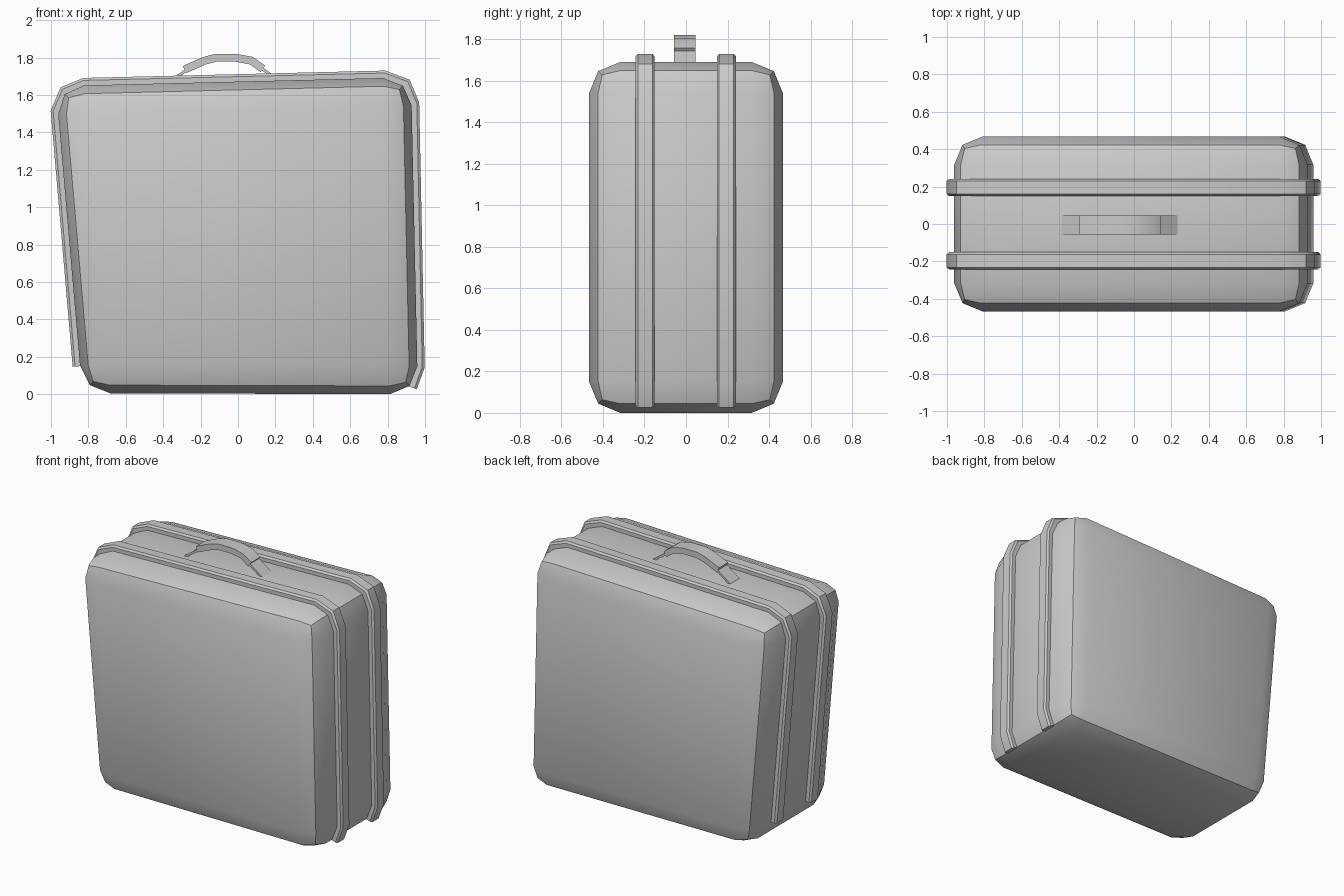
import bpy
import bmesh
from math import radians
from mathutils import Vector

cube = bpy.data.objects.get("Cube")
if cube:
    bpy.data.objects.remove(cube, do_unlink=True)

GREY = (0.6, 0.6, 0.6, 1)
grey = bpy.data.materials.new("grey_shell")
grey.use_nodes = True
grey.diffuse_color = GREY
grey.node_tree.nodes["Principled BSDF"].inputs["Base Color"].default_value = GREY


def finish(name, bm):
    bmesh.ops.recalc_face_normals(bm, faces=bm.faces)
    mesh = bpy.data.meshes.new(name)
    bm.to_mesh(mesh)
    bm.free()
    mesh.materials.append(grey)
    obj = bpy.data.objects.new(name, mesh)
    bpy.context.collection.objects.link(obj)
    bpy.ops.object.select_all(action="DESELECT")
    obj.select_set(True)
    bpy.context.view_layer.objects.active = obj
    bpy.ops.object.shade_smooth_by_angle(angle=radians(35))
    return obj


def sweep(name, path, section):
    """Sweep (y, outward height) section along an x-z path, mitred at the bends."""
    bm = bmesh.new()
    pts = [Vector(p) for p in path]
    rings = []
    for i, p in enumerate(pts):
        dirs = [(b - a).normalized() for a, b in zip(pts, pts[1:])][max(i - 1, 0):i + 1]
        normals = [Vector((-d.y, d.x)) for d in dirs]
        n = sum(normals, Vector((0, 0))).normalized()
        n /= n.dot(normals[0])
        rings.append([bm.verts.new((p.x + n.x * h, y, p.y + n.y * h)) for y, h in section])
    for r, s in zip(rings, rings[1:]):
        for j in range(len(section)):
            k = (j + 1) % len(section)
            bm.faces.new((r[j], r[k], s[k], s[j]))
    bm.faces.new(rings[0])
    bm.faces.new(rings[-1])
    return finish(name, bm)


# Case: lopsided box with rounded edges
bm = bmesh.new()
bmesh.ops.create_cube(bm, size=2)
corners = {(-1, -1): (-0.832, 0.005), (1, -1): (0.962, 0),
           (-1, 1): (-0.974, 1.647), (1, 1): (0.925, 1.694)}
for v in bm.verts:
    x, z = corners[round(v.co.x), round(v.co.z)]
    v.co = (x, v.co.y * 0.467, z)
bmesh.ops.bevel(bm, geom=bm.edges[:], offset=0.15, segments=2, profile=0.5,
                affect="EDGES")
finish("case", bm)

# Straps: raised bands following the sides and top of the case
strap_path = [(-0.844, 0.15), (-0.961, 1.51), (-0.918, 1.61), (-0.82, 1.651),
              (0.78, 1.69), (0.888, 1.65), (0.929, 1.55), (0.958, 0.15), (0.918, 0.04)]
for side, y in (("front", -0.197), ("back", 0.195)):
    section = [(y - 0.046, -0.03), (y - 0.046, 0.027), (y - 0.035, 0.04),
               (y + 0.035, 0.04), (y + 0.046, 0.027), (y + 0.046, -0.03)]
    sweep(side + "_strap", strap_path, section)


# Handle: arched grip with a thin sloping tab at each end
def flat(thickness):
    return [(-0.057, -thickness), (-0.057, 0), (0.046, 0), (0.046, -thickness)]


sweep("handle_grip", [(-0.295, 1.755), (-0.185, 1.803), (-0.12, 1.82),
                      (-0.01, 1.82), (0.08, 1.803), (0.145, 1.757)], flat(0.042))
sweep("left_handle_tab", [(0.135, 1.745), (0.237, 1.673)], flat(0.015))
sweep("right_handle_tab", [(-0.385, 1.665), (-0.285, 1.735)], flat(0.015))
